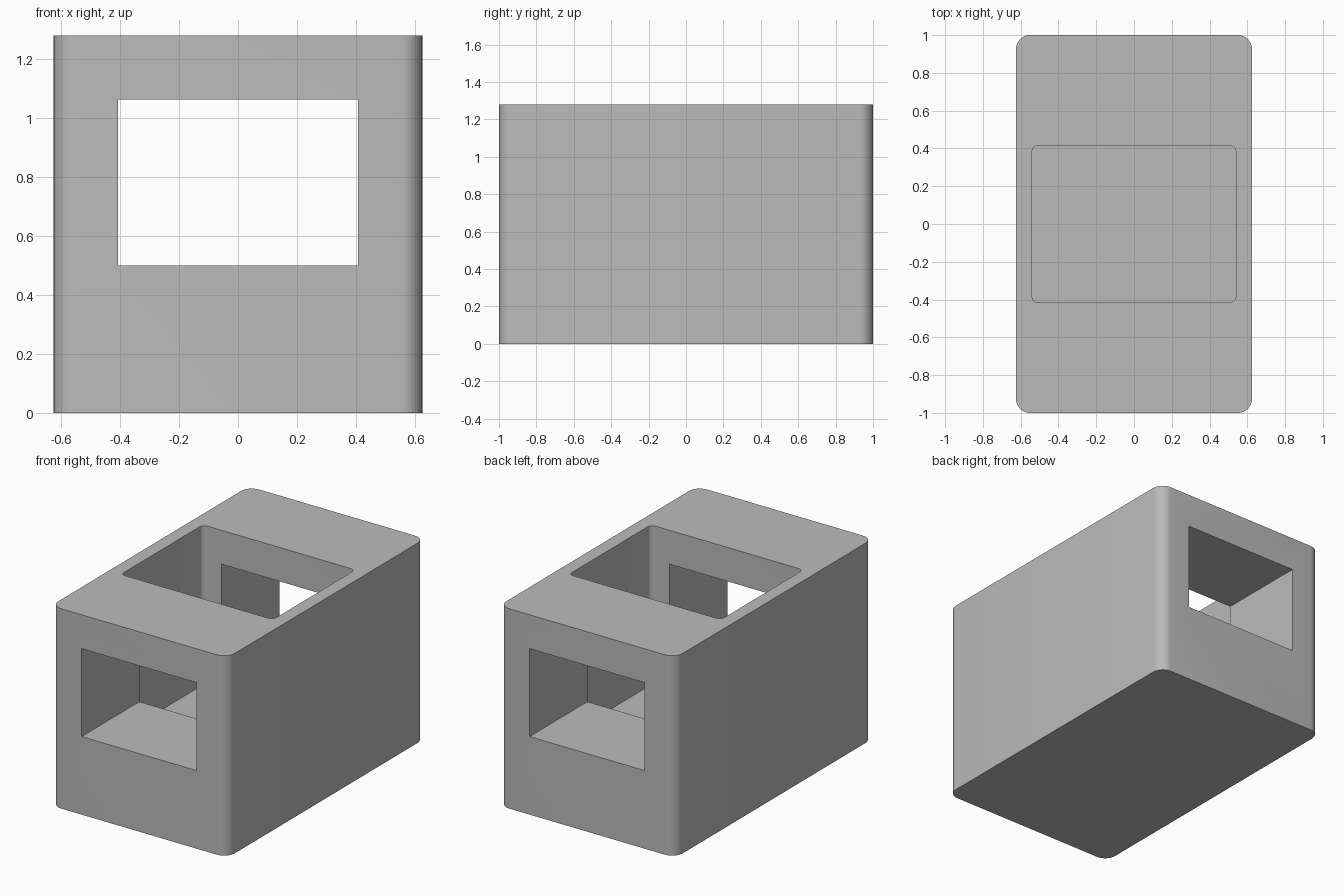
import bpy
import bmesh
from math import radians

if "Cube" in bpy.data.objects:
    bpy.data.objects.remove(bpy.data.objects["Cube"], do_unlink=True)

WIDTH, LENGTH, HEIGHT = 1.25, 2.0, 1.28

# Single matte grey
grey = bpy.data.materials.new("plain_grey")
grey.use_nodes = True
colour = (0.5, 0.5, 0.5, 1)
grey.diffuse_color = colour
grey.node_tree.nodes["Principled BSDF"].inputs["Base Color"].default_value = colour


def block(name, width, length, bottom, top, radius=0):
    """Box centred in plan, with its upright edges optionally rounded."""
    bm = bmesh.new()
    bmesh.ops.create_cube(bm, size=1)
    for v in bm.verts:
        v.co.x *= width
        v.co.y *= length
        v.co.z = top if v.co.z > 0 else bottom
    if radius:
        upright = [e for e in bm.edges
                   if abs(e.verts[0].co.z - e.verts[1].co.z) > 0.01]
        bmesh.ops.bevel(bm, geom=upright, offset=radius, segments=8,
                        profile=0.5, affect='EDGES')
    mesh = bpy.data.meshes.new(name)
    bm.to_mesh(mesh)
    bm.free()
    mesh.materials.append(grey)
    obj = bpy.data.objects.new(name, mesh)
    bpy.context.collection.objects.link(obj)
    return obj


# Rounded housing, top well and the window tunnel from front to back
housing = block("housing", WIDTH, LENGTH, 0, HEIGHT, 0.075)
well = block("well_cutter", 1.08, 0.832, 0.255, HEIGHT + 0.2, 0.035)
tunnel = block("window_cutter", 0.815, LENGTH + 0.4, 0.5, 1.063)

bpy.ops.object.select_all(action='DESELECT')
bpy.context.view_layer.objects.active = housing
housing.select_set(True)
for cutter in (well, tunnel):
    cut = housing.modifiers.new(cutter.name, 'BOOLEAN')
    cut.operation = 'DIFFERENCE'
    cut.solver = 'EXACT'
    cut.object = cutter
    bpy.ops.object.modifier_apply(modifier=cut.name)
    bpy.data.objects.remove(cutter, do_unlink=True)

# Smooth round corners, crisp rims
bpy.ops.object.shade_smooth_by_angle(angle=radians(30))
